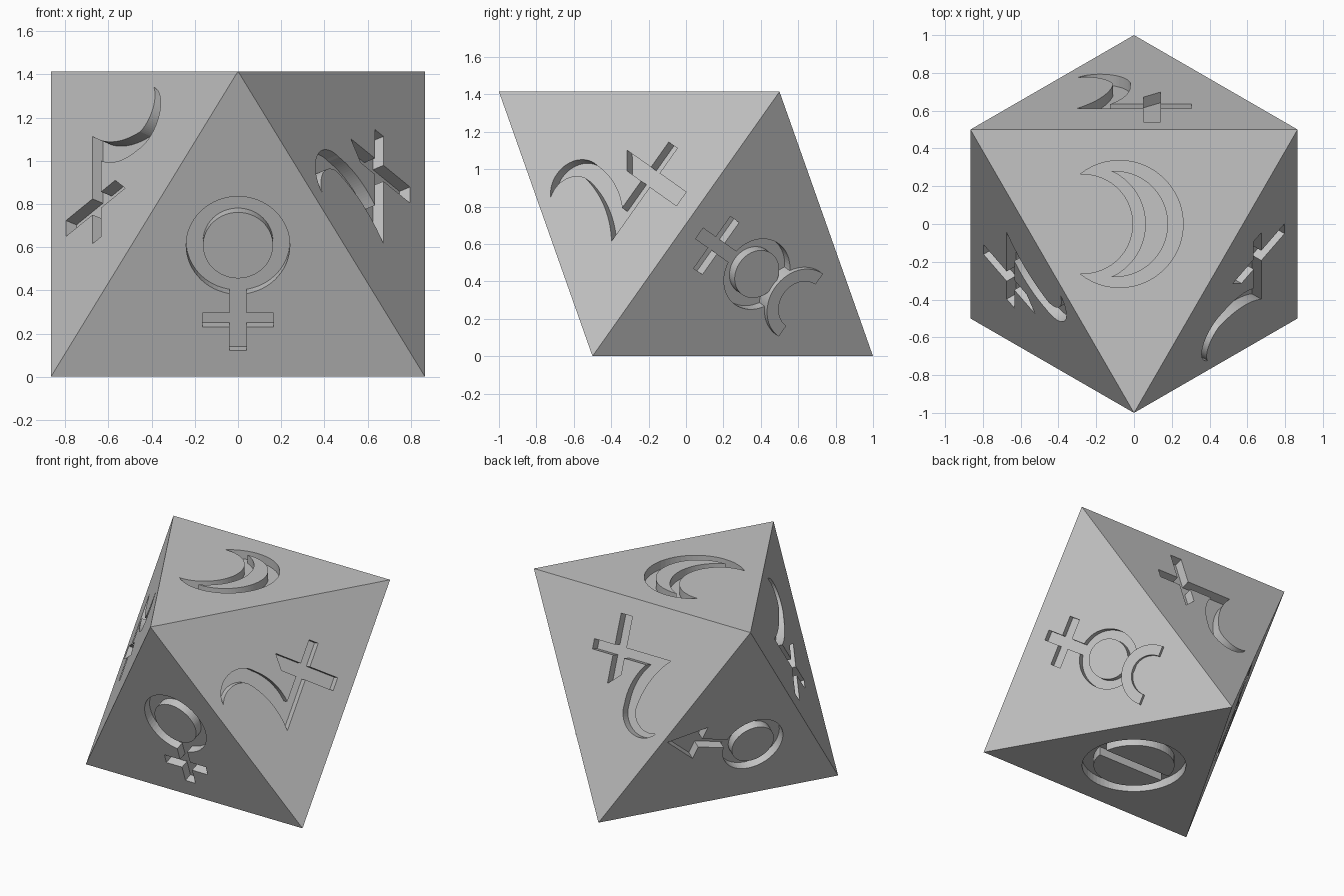
import bpy, bmesh
from math import pi, tau, sin, cos, atan2, sqrt
from mathutils import Vector, Matrix

if "Cube" in bpy.data.objects:
    bpy.data.objects.remove(bpy.data.objects["Cube"], do_unlink=True)

HEIGHT = sqrt(2)
DEPTH = 0.06
MID = Vector((0, 0, HEIGHT / 2))

stone = bpy.data.materials.new("plain grey")
stone.use_nodes = True
GREY = (0.55, 0.55, 0.55, 1)
stone.diffuse_color = GREY
stone.node_tree.nodes["Principled BSDF"].inputs["Base Color"].default_value = GREY


def make_object(name, bm):
    bmesh.ops.recalc_face_normals(bm, faces=bm.faces)
    mesh = bpy.data.meshes.new(name)
    bm.to_mesh(mesh)
    bm.free()
    mesh.materials.append(stone)
    obj = bpy.data.objects.new(name, mesh)
    bpy.context.scene.collection.objects.link(obj)
    return obj


# Outline helpers: each returns a list of 2D points
def circle(x, y, r, start=0.0, sweep=tau, n=64):
    return [(x + r * cos(start + sweep * i / n), y + r * sin(start + sweep * i / n))
            for i in range(n)]


def arc(p, q, r, n=24):
    """Arc from p through q to r, without its last point."""
    (ax, ay), (bx, by), (cx, cy) = p, q, r
    d = 2 * (ax * (by - cy) + bx * (cy - ay) + cx * (ay - by))
    a, b, c = ax * ax + ay * ay, bx * bx + by * by, cx * cx + cy * cy
    x = (a * (by - cy) + b * (cy - ay) + c * (ay - by)) / d
    y = (a * (cx - bx) + b * (ax - cx) + c * (bx - ax)) / d
    start = atan2(ay - y, ax - x)
    via = (atan2(by - y, bx - x) - start) % tau
    sweep = (atan2(cy - y, cx - x) - start) % tau
    if via > sweep:
        sweep -= tau
    return circle(x, y, sqrt((ax - x) ** 2 + (ay - y) ** 2), start, sweep, n)


def box(x0, x1, y0, y1):
    return [(x0, y0), (x1, y0), (x1, y1), (x0, y1)]


def crescent(tip_x, tip_y, inner, outer):
    low, high = (tip_x, -tip_y), (tip_x, tip_y)
    return arc(high, (outer, 0), low, 40) + arc(low, (inner, 0), high, 40)


def turned(points, angle):
    return [(x * cos(angle) - y * sin(angle), x * sin(angle) + y * cos(angle))
            for x, y in points]


# Cutter: a prism on a face, with an optional matching inner outline left standing
def cutter(frame, outline, hole=None):
    bm = bmesh.new()

    def loop(points, z):
        return [bm.verts.new(frame @ Vector((x, y, z))) for x, y in points]

    def strip(a, b):
        for i in range(len(a)):
            j = (i + 1) % len(a)
            bm.faces.new((a[i], a[j], b[j], b[i]))

    low, high = loop(outline, -DEPTH), loop(outline, 0.03)
    strip(low, high)
    if hole:
        low_in, high_in = loop(hole, -DEPTH), loop(hole, 0.03)
        strip(low_in, high_in)
        strip(low, low_in)
        strip(high, high_in)
    else:
        bm.faces.new(low)
        bm.faces.new(high)
    obj = make_object("engraving_cutter", bm)
    obj.hide_render = True
    return obj


def ring(y, outer, inner):
    return circle(0, y, outer), circle(0, y, inner)


# Symbols: lists of (outline, hole)
moon = [([(-x, y) for x, y in crescent(-0.285, 0.264, -0.005, 0.26)],
         [(-x, y) for x, y in crescent(-0.12, 0.28, 0.06, 0.18)])]

barred_circle = [ring(0, 0.34, 0.265), (box(-0.3, 0.3, -0.035, 0.035), None)]

ring_cross = [ring(0.145, 0.24, 0.162),
              (box(-0.04, 0.04, -0.372, -0.06), None),
              (box(-0.165, 0.165, -0.255, -0.187), None)]

horns = circle(0, 0.4, 0.205, pi, pi) + [(0.205, 0.4), (0.135, 0.4)] \
    + circle(0, 0.4, 0.135, tau, -pi)[1:] + [(-0.135, 0.4)]
horned_ring = [ring(0.069, 0.2, 0.135), (horns, None),
               (box(-0.035, 0.035, -0.393, -0.1), None),
               (box(-0.17, 0.17, -0.291, -0.221), None)]

arrow_ring = [tuple(turned(loop, -pi / 4) for loop in ring(-0.186, 0.215, 0.15)),
              (turned(box(-0.035, 0.035, 0, 0.26), -pi / 4), None),
              (turned([(-0.135, 0.225), (0.135, 0.225), (0, 0.48)], -pi / 4), None)]

tip, heel, toe = (-0.3, 0.325), (-0.127, -0.098), (-0.305, -0.167)
outer_bend, inner_bend = (-0.02, 0.19), (-0.11, 0.215)
hook = arc(tip, (-0.16, 0.378), outer_bend) + arc(outer_bend, (-0.045, 0.04), heel) \
    + [heel, (-0.127, -0.167)] + arc(toe, (-0.165, 0.025), inner_bend) \
    + arc(inner_bend, (-0.17, 0.31), tip)
hooked_cross = [(hook, None),
                (box(-0.14, 0.304, -0.167, -0.098), None),
                ([(0.05, -0.38), (0.14, -0.38), (0.14, 0.095), (0.05, 0.015)], None)]

# Octahedron body
s = sqrt(3) / 2
top_front, top_left, top_right = [Vector((x, y, HEIGHT))
                                  for x, y in ((0, -1), (s, 0.5), (-s, 0.5))]
low_back, low_left, low_right = [Vector((x, y, 0))
                                 for x, y in ((0, 1), (s, -0.5), (-s, -0.5))]
bm = bmesh.new()
for corner in (top_front, top_left, top_right, low_back, low_left, low_right):
    bm.verts.new(corner)
bmesh.ops.convex_hull(bm, input=bm.verts)
body = make_object("engraved_octahedron", bm)

# Each face: the corner its symbol points up to, the other two corners, the symbol
faces = [
    (top_front, top_left, top_right, moon),
    (low_back, low_left, low_right, barred_circle),
    (top_front, low_left, low_right, ring_cross),
    (low_back, low_left, top_left, horned_ring),
    (low_back, low_right, top_right, arrow_ring),
    (top_front, top_left, low_left, hooked_cross),
    (top_front, top_right, low_right, hooked_cross),
    (low_back, top_left, top_right, hooked_cross),
]
cutters = []
for up_corner, b, c, symbol in faces:
    centre = (up_corner + b + c) / 3
    normal = (centre - MID).normalized()
    up = (up_corner - centre).normalized()
    side = up.cross(normal)
    frame = Matrix.Translation(centre) @ Matrix((side, up, normal)).transposed().to_4x4()
    for outline, hole in symbol:
        obj = cutter(frame, outline, hole)
        cutters.append(obj)
        mod = body.modifiers.new("engrave", "BOOLEAN")
        mod.operation = "DIFFERENCE"
        mod.solver = "EXACT"
        mod.object = obj

# Bake the engraving and drop the cutters
bpy.context.view_layer.update()
graph = bpy.context.evaluated_depsgraph_get()
carved = bpy.data.meshes.new_from_object(body.evaluated_get(graph))
body.modifiers.clear()
body.data = carved
carved.materials.clear()
carved.materials.append(stone)
for poly in carved.polygons:
    poly.material_index = 0
    poly.use_smooth = False
for obj in cutters:
    bpy.data.objects.remove(obj, do_unlink=True)
